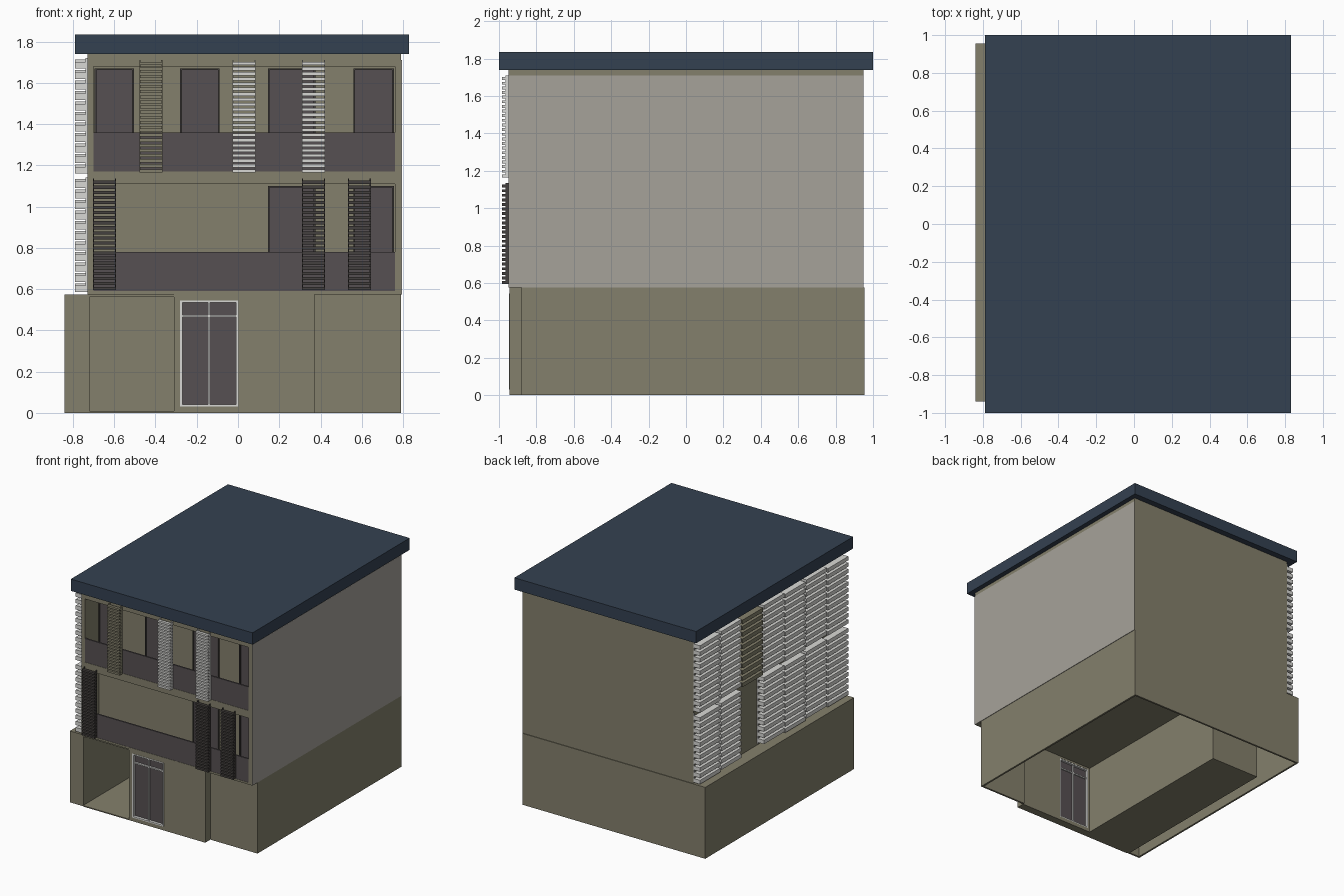
import bpy
import bmesh

old = bpy.data.objects.get("Cube")
if old:
    bpy.data.objects.remove(old, do_unlink=True)


def material(name, rgb):
    """Flat material from 0-255 display values."""
    lin = [((c / 255 + 0.055) / 1.055) ** 2.4 for c in rgb]
    m = bpy.data.materials.new(name)
    m.use_nodes = True
    m.diffuse_color = (*lin, 1)
    bsdf = m.node_tree.nodes["Principled BSDF"]
    bsdf.inputs["Base Color"].default_value = (*lin, 1)
    bsdf.inputs["Roughness"].default_value = 0.8
    return m


BEIGE = material("beige render", (132, 128, 108))
PALE = material("pale grey cladding", (166, 162, 154))
NAVY = material("navy roof", (52, 65, 81))
GLASS = material("dark glass", (86, 80, 82))
CHARCOAL = material("charcoal metal", (68, 64, 62))
WHITE = material("white metal", (216, 216, 213))


def boxes(name, mat, *extents):
    """One object made of boxes, each given as x, y and z ranges."""
    bm = bmesh.new()
    for x, y, z in extents:
        cube = bmesh.ops.create_cube(bm, size=1)
        for v in cube["verts"]:
            for i, (lo, hi) in enumerate((x, y, z)):
                v.co[i] = lo if v.co[i] < 0 else hi
    mesh = bpy.data.meshes.new(name)
    bm.to_mesh(mesh)
    bm.free()
    mesh.materials.append(mat)
    ob = bpy.data.objects.new(name, mesh)
    bpy.context.collection.objects.link(ob)
    return ob


# Main levels and faces
LEFT, RIGHT, FRONT, BACK = -0.73, 0.79, -0.95, 0.95
BASE_TOP, EAVES = 0.575, 1.74
RECESS = -0.77
BAY = (-0.70, 0.76)
FLOORS = {"lower": (0.59, 1.11), "upper": (1.17, 1.68)}

# Roof slab
boxes("roof", NAVY, ((-0.79, 0.83), (-1, 1), (EAVES, 1.835)))

# Upper storeys: core, side cheeks and balcony slabs
boxes("upper_body", BEIGE, ((LEFT, RIGHT), (RECESS, BACK), (BASE_TOP, EAVES)))
boxes("balcony_cheeks", BEIGE,
      ((LEFT, BAY[0]), (FRONT, RECESS), (BASE_TOP, EAVES)),
      ((BAY[1], RIGHT), (FRONT, RECESS), (BASE_TOP, EAVES)))
boxes("balcony_slabs", BEIGE, *[(BAY, (FRONT, RECESS), z) for z in
      ((BASE_TOP, 0.59), (1.11, 1.17), (1.68, EAVES))])
boxes("side_cladding", PALE, ((RIGHT, 0.794), (FRONT, BACK), (BASE_TOP, 1.71)))

# Balcony parapets
for floor, (z0, z1) in FLOORS.items():
    boxes(floor + "_parapet", GLASS, (BAY, (-0.948, -0.936), (z0, z0 + 0.19)))


# Windows in the recessed wall
def window(name, x0, x1, z0, z1):
    f = 0.008
    boxes(name + "_pane", GLASS, ((x0, x1), (RECESS - 0.006, RECESS), (z0, z1)))
    boxes(name + "_frame", CHARCOAL, *[(x, (RECESS - 0.014, RECESS), z) for x, z in (
        ((x0, x0 + f), (z0, z1)), ((x1 - f, x1), (z0, z1)),
        ((x0, x1), (z1 - f, z1)))])


OPENINGS = {"lower": ((0.145, 0.375), (0.56, 0.755)),
            "upper": ((-0.695, -0.505), (-0.28, -0.09), (0.145, 0.375), (0.56, 0.755))}
for floor, spans in OPENINGS.items():
    z0, z1 = FLOORS[floor]
    for i, (x0, x1) in enumerate(spans):
        window(f"{floor}_window_{i + 1}", x0, x1, z0, z1 - 0.01)


# Front louvre screens: slats on two slim rails
def front_louvre(name, mat, x0, z0, z1, count=22):
    x1 = x0 + 0.112
    pitch = (z1 - z0) / count
    parts = [((x0, x1), (-0.985, -0.962), (z0 + i * pitch, z0 + (i + 0.62) * pitch))
             for i in range(count)]
    parts += [((x, x + 0.006), (-0.964, -0.948), (z0, z1)) for x in (x0, x1 - 0.006)]
    boxes(name, mat, *parts)


for i, x in enumerate((-0.703, 0.31, 0.532)):
    front_louvre(f"lower_front_louvre_{i + 1}", CHARCOAL, x, 0.595, 1.135)
for i, (x, mat) in enumerate(((-0.478, BEIGE), (-0.027, WHITE), (0.31, WHITE))):
    front_louvre(f"upper_front_louvre_{i + 1}", mat, x, 1.165, 1.71)

# Side louvre screens: seven columns on two storeys, one bay left open
COLUMNS, SLATS = 7, 11
width = (BACK - FRONT) / COLUMNS
for col in range(COLUMNS):
    y1 = BACK - col * width
    y0 = y1 - width + 0.012
    for floor, z0, z1 in (("lower", 0.585, 1.14), ("upper", 1.16, 1.72)):
        if col == 2 and floor == "lower":
            continue
        pitch = (z1 - z0) / SLATS
        shift = 0.012 * (col % 2)
        parts = [((-0.79, -0.736), (y0, y1),
                  (z0 + shift + i * pitch, z0 + shift + (i + 0.62) * pitch))
                 for i in range(SLATS)]
        parts += [((-0.738, LEFT), (y, y + 0.008), (z0, z1)) for y in (y0, y1 - 0.008)]
        boxes(f"{floor}_side_louvre_{col + 1}", BEIGE if col == 2 else WHITE, *parts)

# Ground storey: thin shell open underneath
H = (0, BASE_TOP)
T = 0.015
boxes("base_walls", BEIGE,
      ((-0.84, -0.84 + T), (-0.94, 0.955), H),
      ((RIGHT - T, RIGHT), (-0.88, 0.955), H),
      ((-0.84, RIGHT), (0.955 - T, 0.955), H),
      ((-0.84, -0.72), (-0.94, -0.94 + T), H),
      ((0.37, RIGHT), (-0.88, -0.88 + T), H))
boxes("base_ceiling", BEIGE,
      ((-0.84, 0.37), (-0.94, 0.955), (0.562, BASE_TOP)),
      ((0.37, RIGHT), (-0.88, 0.955), (0.562, BASE_TOP)))

# Deep side passage
boxes("passage", BEIGE,
      ((-0.72 - T, -0.72), (-0.94, 0.59), H),
      ((-0.31, -0.31 + T), (-0.94, 0.59), H),
      ((-0.72, -0.31), (0.59 - T, 0.59), H),
      ((-0.72, -0.31), (-0.945, 0.59), (0, 0.008)))

# Entrance wall around the doorway
DOOR_X, DOOR_Z = (-0.28, 0.0), (0.03, 0.545)
DEPTH = (-0.945, -0.88)
boxes("entrance_wall", BEIGE,
      ((-0.31, DOOR_X[0]), DEPTH, H),
      ((DOOR_X[1], 0.37), DEPTH, H),
      (DOOR_X, DEPTH, (0, DOOR_Z[0])),
      (DOOR_X, DEPTH, (DOOR_Z[1], BASE_TOP)))

# Glazed double door
F = 0.01
boxes("door_glass", GLASS, (DOOR_X, (-0.925, -0.9), DOOR_Z))
FY = (-0.947, -0.882)
boxes("door_frame", WHITE,
      ((DOOR_X[0], DOOR_X[0] + F), FY, DOOR_Z),
      ((DOOR_X[1] - F, DOOR_X[1]), FY, DOOR_Z),
      (DOOR_X, FY, (DOOR_Z[0], DOOR_Z[0] + F)),
      (DOOR_X, FY, (DOOR_Z[1] - F, DOOR_Z[1])),
      ((-0.145, -0.135), (-0.94, -0.89), DOOR_Z),
      (DOOR_X, (-0.94, -0.89), (0.465, 0.475)))
